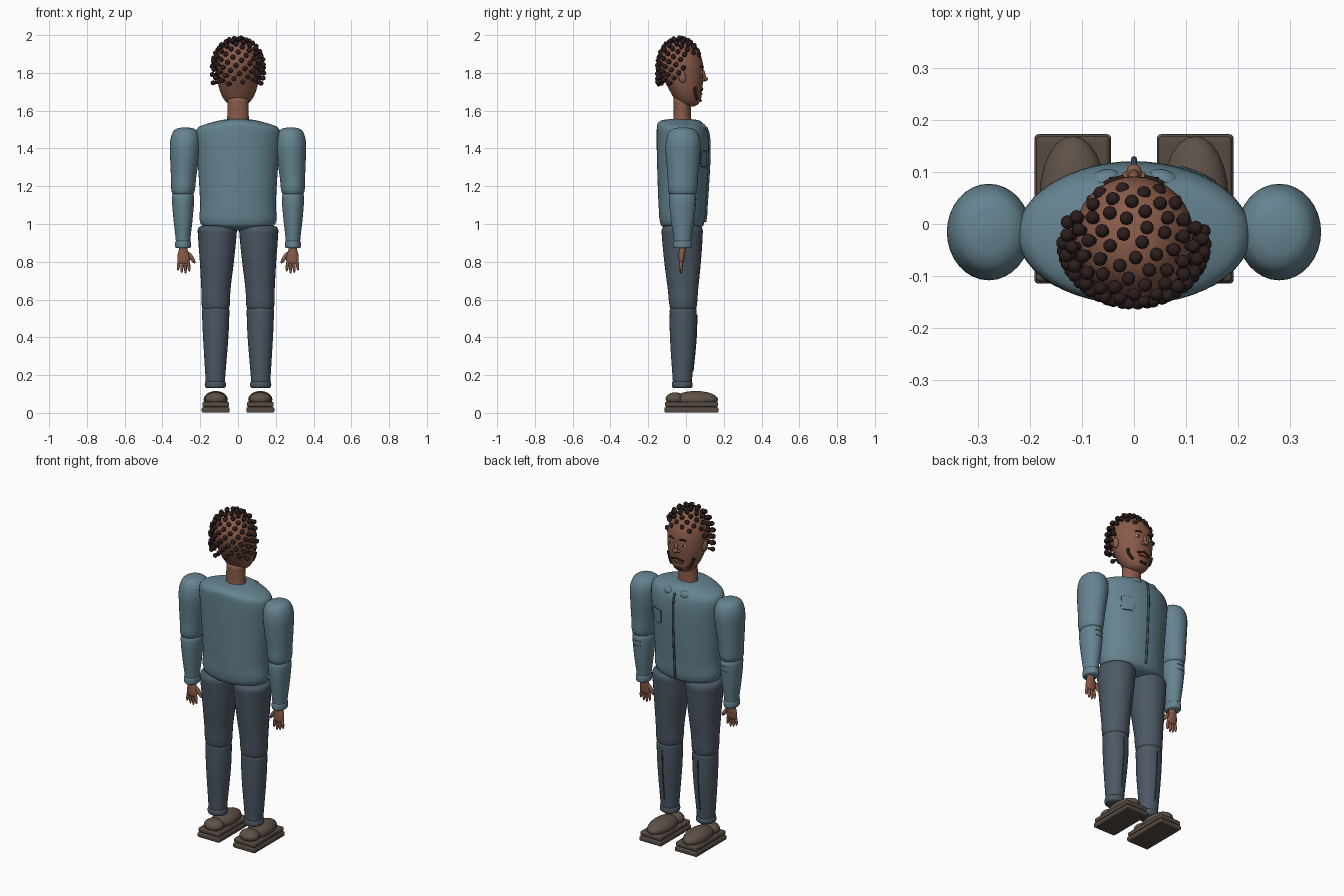
import bpy, bmesh, math
from mathutils import Vector

if "Cube" in bpy.data.objects:
    bpy.data.objects.remove(bpy.data.objects["Cube"])


def mat(name, r, g, b):
    m = bpy.data.materials.new(name)
    m.diffuse_color = (r, g, b, 1)
    m.use_nodes = True
    m.node_tree.nodes["Principled BSDF"].inputs["Base Color"].default_value = m.diffuse_color
    return m


SHIRT = mat("shirt_blue", 0.13, 0.23, 0.28)
TRIM = mat("shirt_seam", 0.05, 0.09, 0.115)
PANTS = mat("trouser_slate", 0.072, 0.098, 0.128)
PSEAM = mat("trouser_seam", 0.03, 0.042, 0.055)
SKIN = mat("skin_brown", 0.25, 0.105, 0.065)
HAIR = mat("hair_dark", 0.026, 0.012, 0.012)
SHOE = mat("shoe_brown", 0.11, 0.083, 0.064)
SOLE = mat("sole_brown", 0.092, 0.07, 0.055)
WHITE = mat("eye_white", 0.6, 0.55, 0.5)
LIP = mat("lip_brown", 0.15, 0.055, 0.045)


def finish(bm, name, m, smooth=True):
    bmesh.ops.recalc_face_normals(bm, faces=bm.faces)
    me = bpy.data.meshes.new(name)
    bm.to_mesh(me)
    bm.free()
    me.materials.append(m)
    for p in me.polygons:
        p.use_smooth = smooth
    ob = bpy.data.objects.new(name, me)
    bpy.context.collection.objects.link(ob)
    return ob


def dense(rings, sub=4):
    """Smoothly interpolate rings of (z, cx, cy, rx, ry)."""
    out = []
    for i in range(len(rings) - 1):
        a, b = rings[max(i - 1, 0)], rings[i]
        c, d = rings[i + 1], rings[min(i + 2, len(rings) - 1)]
        dt = c[0] - b[0]
        for k in range(sub):
            t = k / sub
            row = [b[0] + dt * t]
            for j in range(1, 5):
                mb = (c[j] - a[j]) / (c[0] - a[0]) * dt
                mc = (d[j] - b[j]) / (d[0] - b[0]) * dt
                row.append((2*t**3 - 3*t*t + 1) * b[j] + (t**3 - 2*t*t + t) * mb
                           + (3*t*t - 2*t**3) * c[j] + (t**3 - t*t) * mc)
            out.append(row)
    return out + [list(rings[-1])]


def loft(name, rings, m, s=1, n=32):
    bm = bmesh.new()
    loops = []
    for z, cx, cy, rx, ry in dense(rings):
        loops.append([bm.verts.new((s * cx + rx * math.cos(2*math.pi*i/n),
                                    cy + ry * math.sin(2*math.pi*i/n), z)) for i in range(n)])
    for a, b in zip(loops, loops[1:]):
        for i in range(n):
            bm.faces.new((a[i], a[(i+1) % n], b[(i+1) % n], b[i]))
    bm.faces.new(loops[0])
    bm.faces.new(loops[-1])
    return finish(bm, name, m)


def front(rings, x, z, off=0.0, s=1):
    """Point on the +y side of a loft at the given x and z."""
    rows = dense(rings)
    r = min(rows, key=lambda q: abs(q[0] - z))
    for a, b in zip(rows, rows[1:]):
        if (a[0] - z) * (b[0] - z) <= 0 and a[0] != b[0]:
            t = (z - a[0]) / (b[0] - a[0])
            r = [p + (q - p) * t for p, q in zip(a, b)]
            break
    u = max(-0.99, min(0.99, (x - s * r[1]) / r[3]))
    w = math.sqrt(1 - u * u)
    return Vector((x + off * u, r[2] + r[4] * w + off * w, z))


def ball(name, loc, size, m, rot=(0, 0, 0), seg=24):
    bm = bmesh.new()
    bmesh.ops.create_uvsphere(bm, u_segments=seg, v_segments=seg // 2, radius=1)
    ob = finish(bm, name, m)
    ob.location, ob.scale, ob.rotation_euler = loc, size, rot
    return ob


def tube(name, pts, rad, m):
    cu = bpy.data.curves.new(name, 'CURVE')
    cu.dimensions, cu.bevel_depth, cu.bevel_resolution = '3D', rad, 2
    cu.use_fill_caps = True
    sp = cu.splines.new('POLY')
    sp.points.add(len(pts) - 1)
    for q, p in zip(sp.points, pts):
        q.co = (*p, 1)
    cu.materials.append(m)
    ob = bpy.data.objects.new(name, cu)
    bpy.context.collection.objects.link(ob)
    bpy.ops.object.select_all(action='DESELECT')
    ob.select_set(True)
    bpy.context.view_layer.objects.active = ob
    bpy.ops.object.convert(target='MESH')


def box(name, loc, size, bevel, m):
    bm = bmesh.new()
    bmesh.ops.create_cube(bm, size=1)
    for v in bm.verts:
        v.co = Vector(loc) + Vector([c * k for c, k in zip(v.co, size)])
    bmesh.ops.bevel(bm, geom=bm.edges[:], offset=bevel, segments=3, affect='EDGES', profile=0.5)
    finish(bm, name, m, False)


# torso, with placket, pocket and collar on the +y side
TORSO = [(.965, 0, -.02, .06, .04), (.975, 0, -.02, .14, .085), (1.0, 0, -.02, .197, .115),
         (1.1, 0, -.02, .2, .125), (1.25, 0, -.018, .208, .133), (1.4, 0, -.017, .22, .138),
         (1.48, 0, -.02, .224, .135), (1.515, 0, -.026, .205, .128), (1.535, 0, -.03, .15, .118),
         (1.55, 0, -.03, .09, .095), (1.556, 0, -.03, .04, .05)]
loft("shirt_torso", TORSO, SHIRT, n=48)
tube("placket", [front(TORSO, 0, 1.01 + .505 * i / 16, .004) for i in range(17)], .006, TRIM)
tube("pocket_outline", [front(TORSO, x, z, .001) for x, z in
     ((.09, 1.385), (.122, 1.385), (.155, 1.385), (.155, 1.32), (.145, 1.305), (.122, 1.305),
      (.1, 1.305), (.09, 1.32), (.09, 1.385))], .003, TRIM)
bm = bmesh.new()
grid = [[bm.verts.new(front(TORSO, .09 + .0163 * i, 1.307 + .0195 * j, .004)) for i in range(5)] for j in range(5)]
for j in range(4):
    for i in range(4):
        bm.faces.new((grid[j][i], grid[j][i+1], grid[j+1][i+1], grid[j+1][i]))
finish(bm, "pocket", SHIRT)

# head and neck
HEAD = [(1.622, 0, .02, .022, .022), (1.632, 0, .016, .048, .046), (1.66, 0, .01, .074, .069),
        (1.7, 0, .0, .094, .083), (1.75, 0, -.01, .107, .1), (1.8, 0, -.02, .114, .112),
        (1.85, 0, -.027, .115, .116), (1.9, 0, -.03, .103, .105), (1.94, 0, -.033, .073, .076),
        (1.96, 0, -.035, .042, .043), (1.967, 0, -.035, .012, .012)]
loft("head", HEAD, SKIN)
loft("neck", [(1.54, 0, -.02, .06, .05), (1.57, 0, -.02, .057, .046), (1.67, 0, -.02, .055, .045)], SKIN)

# nose, mouth, moustache, chin beard
ball("nose_bridge", (0, .09, 1.79), (.011, .014, .032), SKIN, (.2, 0, 0))
ball("nose_tip", (0, .098, 1.768), (.015, .018, .013), SKIN)
tube("mouth", [front(HEAD, x * .01, 1.69, .001) for x in range(-3, 4)], .005, LIP)
tube("moustache", [front(HEAD, x * .01, 1.716 - abs(x) * .003, .002) for x in range(-4, 5)], .005, HAIR)
tube("chin_beard", [front(HEAD, x * .01, 1.653 + abs(x) * .001, .001) for x in range(-2, 3)], .007, HAIR)
for s in (-1, 1):
    ball("nostril", (s * .015, .09, 1.764), (.01, .011, .009), SKIN)
    p = front(HEAD, s * .042, 1.802)
    ball("eye", p, (.015, .005, .008), WHITE, (0, 0, -s * .35))
    ball("iris", p + Vector((0, .004, 0)), (.007, .003, .007), HAIR)
    tube("eyebrow", [front(HEAD, s * (.02 + .012 * i), 1.828 + (.003, .007, .007, .001)[i], .001)
                     for i in range(4)], .005, HAIR)
    ball("ear", (s * .113, -.02, 1.78), (.012, .02, .034), SKIN, (.15, 0, 0))
    tube("jaw_beard", [front(HEAD, s * x, z, .001) for x, z in
         ((.083, 1.725), (.081, 1.71), (.075, 1.693), (.066, 1.677), (.053, 1.662))], .008, HAIR)
    ball("collar", (s * .055, .08, 1.508), (.034, .025, .026), SHIRT, (-.5, 0, s * -.3))

# hair: short locks made of beads growing outward from the scalp
bm = bmesh.new()
N = 150
for i in range(N):
    dz = 1 - 2 * (i + .5) / N
    a = i * 2.399963
    r = math.sqrt(1 - dz * dz)
    dx, dy = r * math.cos(a), r * math.sin(a)
    if dz < -.6 + .95 * max(0, min(1, (dy + .25) / .75)):
        continue
    if dz < 0:
        dx, dy = math.cos(a), math.sin(a)
    c = Vector((0, -.035, 1.83))
    tip = Vector((dx * .137, dy * .117, dz * .156))
    for k, rad in ((.83, .008), (.92, .009), (1, .0135)):
        g = bmesh.ops.create_icosphere(bm, subdivisions=2, radius=rad)
        bmesh.ops.translate(bm, verts=g["verts"], vec=c + Vector((tip.x * k, tip.y * k, tip.z * (k if dz > 0 else 1))))
finish(bm, "hair_locks", HAIR)

# limbs, mirrored
UPPER = [(1.15, .291, -.018, .04, .05), (1.165, .291, -.018, .059, .073), (1.25, .288, -.017, .067, .08),
         (1.38, .281, -.016, .079, .092), (1.44, .279, -.015, .08, .091), (1.485, .278, -.015, .068, .076),
         (1.505, .28, -.015, .045, .05), (1.512, .28, -.015, .012, .014)]
FORE = [(.88, .291, -.018, .037, .044), (.92, .291, -.018, .039, .047), (1.03, .291, -.018, .051, .063),
        (1.14, .291, -.018, .059, .072), (1.165, .291, -.018, .052, .064)]
CUFF = [(.872, .291, -.018, .037, .046), (.878, .291, -.018, .041, .05), (.905, .291, -.018, .041, .05),
        (.911, .291, -.018, .037, .046)]
THIGH = [(.54, .118, -.015, .058, .058), (.56, .118, -.015, .073, .071), (.65, .117, -.016, .077, .08),
         (.8, .112, -.018, .09, .097), (.94, .11, -.02, .102, .108), (.978, .11, -.02, .1, .105),
         (.992, .11, -.02, .075, .08), (.996, .11, -.02, .03, .03)]
SHIN = [(.14, .12, -.02, .049, .048), (.2, .12, -.019, .053, .053), (.4, .118, -.016, .067, .069),
        (.53, .118, -.015, .072, .071), (.555, .118, -.015, .068, .068), (.565, .118, -.015, .05, .05)]
HEM = [(.132, .12, -.02, .048, .047), (.139, .12, -.02, .055, .054), (.16, .12, -.02, .055, .054),
       (.167, .12, -.02, .05, .049)]
PALM = [(.79, .288, -.024, .026, .01), (.805, .288, -.024, .033, .014), (.84, .289, -.022, .03, .017),
        (.87, .29, -.02, .022, .018), (.9, .29, -.02, .022, .02)]
for s in (-1, 1):
    for name, rings, m in (("upper_sleeve", UPPER, SHIRT), ("lower_sleeve", FORE, SHIRT),
                           ("sleeve_cuff", CUFF, SHIRT), ("thigh", THIGH, PANTS), ("shin", SHIN, PANTS),
                           ("trouser_hem", HEM, PANTS), ("palm", PALM, SKIN)):
        loft(name, rings, m, s)
    # fingers and inward thumb
    for i, ln in enumerate((.055, .066, .062, .05)):
        x0, x1 = .264 + .016 * i, .258 + .02 * i
        zc = .808 - ln / 2
        ball("finger", (s * (x0 + x1) / 2, -.026, zc), (.0085, .009, ln / 2 + .006), SKIN,
             (0, s * math.atan2(x0 - x1, ln), 0), 12)
    ball("thumb", (s * .246, -.02, .822), (.011, .011, .036), SKIN, (0, s * .55, 0), 12)
    # shin seam, sleeve folds
    tube("shin_seam", [front(SHIN, s * .118, .22 + .03 * i, .001, s) for i in range(11)], .003, PSEAM)
    for z in (1.1, 1.13):
        tube("sleeve_fold", [front(FORE, s * (.291 + .008 * i), z, 0, s) for i in range(-3, 4)], .002, TRIM)
    # shoes
    box("shoe_sole", (s * .118, .029, .016), (.148, .288, .028), .008, SOLE)
    box("shoe_welt", (s * .118, .029, .045), (.142, .28, .026), .008, SOLE)
    ball("shoe_toe", (s * .118, .052, .07), (.064, .118, .046), SHOE)
    ball("shoe_heel", (s * .118, -.058, .074), (.058, .05, .035), SHOE)
